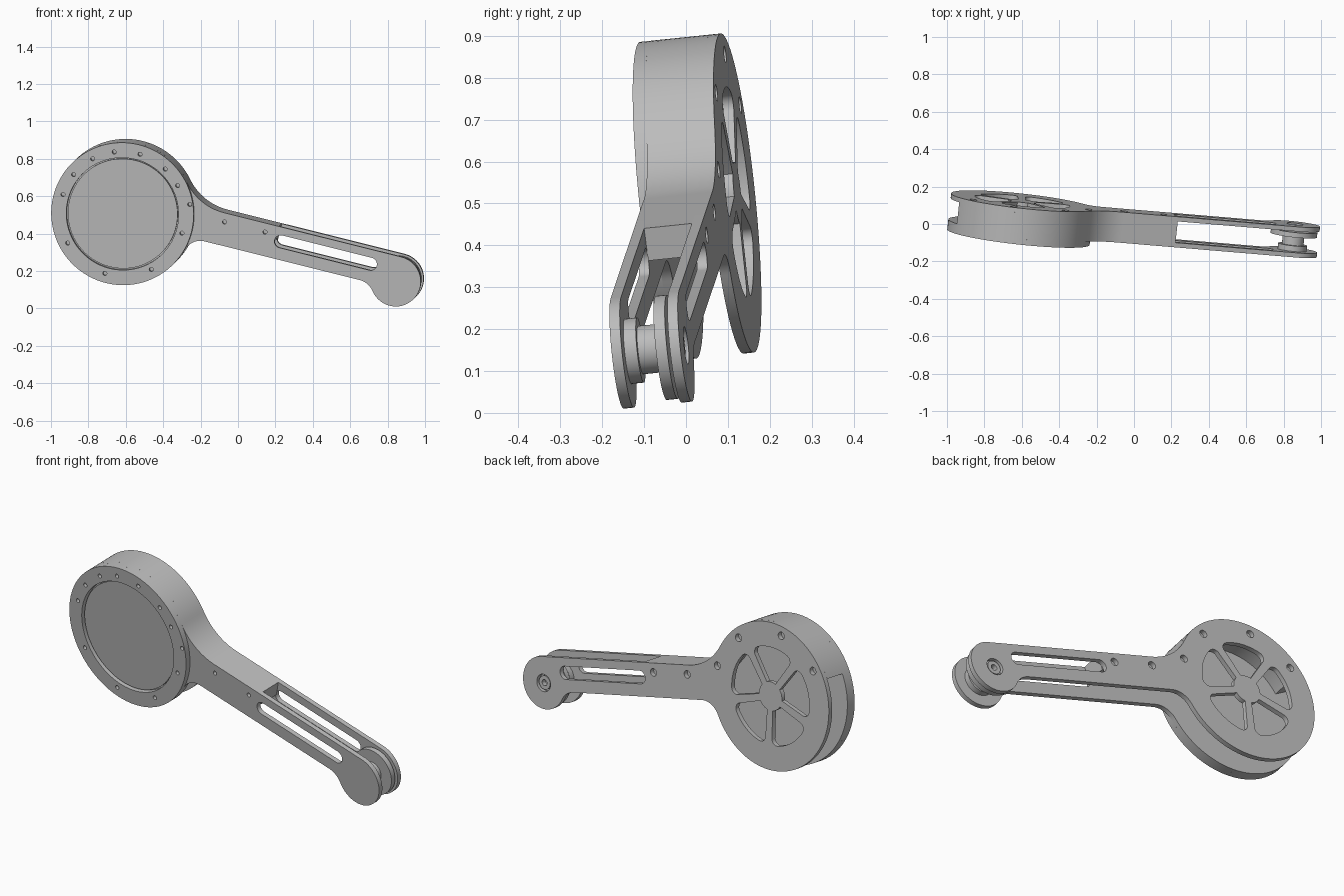
import bpy
from math import sin, cos, atan2, degrees, radians, sqrt
from mathutils import Matrix, Vector

cube = bpy.data.objects.get("Cube")
if cube:
    bpy.data.objects.remove(cube)

# One grey metal for every part
metal = bpy.data.materials.new("grey_metal")
metal.use_nodes = True
GREY = (0.5, 0.5, 0.5, 1)
metal.diffuse_color = GREY
metal.node_tree.nodes["Principled BSDF"].inputs["Base Color"].default_value = GREY

# Tilted frame: u runs along the arm, v across it, w from front to back
w = Vector((0.11, 1, 0.104)).normalized()
u = Vector((0.97, -0.08, -0.242))
u = (u - w * u.dot(w)).normalized()
v = u.cross(w)
FRAME = Matrix((u, v, -w)).transposed().to_4x4()
FRAME.translation = (-0.618, -0.07, 0.505)


def polar(r, a):
    return r * cos(radians(a)), r * sin(radians(a))


def arc(c, r, a0, a1, n=16):
    pts = []
    for i in range(n + 1):
        x, y = polar(r, a0 + (a1 - a0) * i / n)
        pts.append((c[0] + x, c[1] + y))
    return pts


def circle(c, r, n=32):
    return arc(c, r, 0, 360 - 360 / n, n - 1)


def plate(name, loops, front, back):
    """Flat part: the first loop is the outline, the rest are holes."""
    curve = bpy.data.curves.new(name, "CURVE")
    curve.dimensions = "2D"
    curve.fill_mode = "BOTH"
    curve.extrude = (back - front) / 2
    for loop in loops:
        spline = curve.splines.new("POLY")
        spline.points.add(len(loop) - 1)
        for p, (x, y) in zip(spline.points, loop):
            p.co = (x, y, 0, 1)
        spline.use_cyclic_u = True
    temp = bpy.data.objects.new(name + "_curve", curve)
    bpy.context.collection.objects.link(temp)
    graph = bpy.context.evaluated_depsgraph_get()
    mesh = bpy.data.meshes.new_from_object(temp.evaluated_get(graph))
    bpy.data.objects.remove(temp)
    mesh.transform(FRAME @ Matrix.Translation((0, 0, -(front + back) / 2)))
    mesh.materials.clear()
    mesh.materials.append(metal)
    obj = bpy.data.objects.new(name, mesh)
    bpy.context.collection.objects.link(obj)
    bpy.ops.object.select_all(action="DESELECT")
    obj.select_set(True)
    bpy.context.view_layer.objects.active = obj
    bpy.ops.object.shade_smooth_by_angle(angle=radians(30))
    return obj


# Main sizes
R, END_R, LENGTH = 0.383, 0.135, 1.507
TOP, LOW = 0.135, 0.04
TOP_F, LOW_F = 0.3, 0.1
WALL, WALL_END = 0.08, 0.83
O, END = (0, 0), (LENGTH, 0)


def fillet(radius, edge, f):
    """Centre distance and angle of a fillet between a circle and a line."""
    along = sqrt((radius + f) ** 2 - (edge + f) ** 2)
    return along, degrees(atan2(edge + f, along))


top_u, top_a = fillet(R, TOP, TOP_F)
low_u, low_a = fillet(R, LOW, LOW_F)
sh_u, sh_a = fillet(END_R, LOW, LOW_F)
top_c = (top_u, TOP + TOP_F)
top_curve = arc(top_c, TOP_F, 270, 180 + top_a)

# Shared side plate outline: drum disc, arm and rounded end
outline = (arc(O, R, top_a, 360 - low_a, 80)
           + arc((low_u, -LOW - LOW_F), LOW_F, 180 - low_a, 90)
           + arc((LENGTH - sh_u, -LOW - LOW_F), LOW_F, 90, sh_a)
           + arc(END, END_R, 180 + sh_a, 450, 40)
           + top_curve)

slot = arc((0.858, 0.058), 0.034, 90, 270) + arc((1.355, 0.058), 0.034, -90, 90)
arm_holes = [(0.54, 0.087), (0.764, 0.087)]


def window(a):
    """Rounded sector opening between two spokes."""
    h, r, c = 22, 0.255, 0.033
    return (arc(O, 0.075, a + h, a - h, 8)
            + arc(polar(r - c, a - h), c, a - h - 90, a - h, 6)
            + arc(O, r, a - h, a + h, 12)[1:-1]
            + arc(polar(r - c, a + h), c, a + h, a + h + 90, 6))


# Front side: arm plate, raised rim with screw holes, recessed cover
plate("front_plate", [outline, slot] + [circle(c, 0.011, 16) for c in arm_holes],
      0.03, 0.055)
rim_angles = [155, 132, 111, 87, 60, 41, -4, -49, -93, -138, 176]
rim_holes = [polar(0.335, a) for a in rim_angles] + [polar(0.366, 22)]
plate("front_rim", [circle(O, R, 96), circle(O, 0.302, 72)]
      + [circle(c, 0.011, 16) for c in rim_holes], 0, 0.03)
plate("front_cover", [circle(O, 0.295, 72)], 0.014, 0.03)

# Spacer wall around the upper drum and along the arm
spacer = (arc(O, R, top_a, 165, 50)
          + arc(O, R - WALL, 165, top_a, 50)
          + arc(top_c, TOP_F + WALL, 180 + top_a, 270)
          + [(WALL_END, TOP - WALL), (WALL_END, TOP)]
          + top_curve)
plate("spacer_wall", [spacer], 0.055, 0.17)

# Back plate with spoke windows, screw holes and axle opening
back_holes = [polar(0.335, a) for a in (155, 111, 60)] + [polar(0.36, 23)] + arm_holes
plate("back_plate", [outline, slot, circle(END, 0.045)]
      + [window(102 + 72 * i) for i in range(5)]
      + [circle(c, 0.02, 24) for c in back_holes], 0.17, 0.195)

# Roller between the arm ends
plate("roller_front_flange", [circle(END, 0.078, 48)], 0.055, 0.085)
plate("roller_drum", [circle(END, 0.058, 48)], 0.085, 0.135)
plate("roller_back_flange", [circle(END, 0.125, 64)], 0.135, 0.162)
plate("roller_axle", [circle(END, 0.036), circle(END, 0.016, 24)], 0.162, 0.188)
